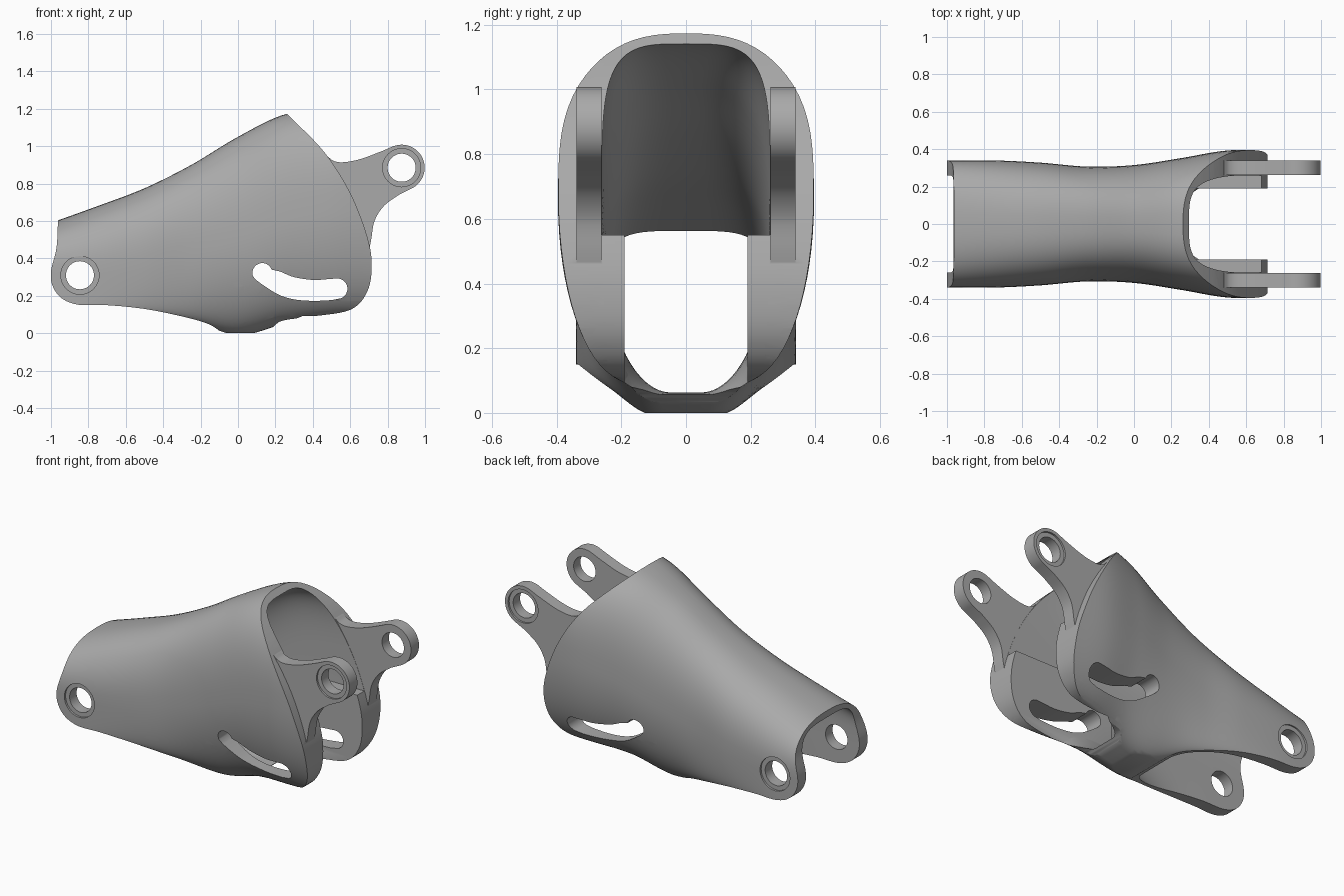
import bpy, bmesh, math
from mathutils import Vector

if "Cube" in bpy.data.objects:
    bpy.data.objects.remove(bpy.data.objects["Cube"], do_unlink=True)

grey = bpy.data.materials.new("satin grey")
grey.use_nodes = True
COLOUR = (0.4, 0.4, 0.4, 1)
grey.diffuse_color = COLOUR
grey.node_tree.nodes["Principled BSDF"].inputs["Base Color"].default_value = COLOUR


def make_object(name, bm):
    bmesh.ops.recalc_face_normals(bm, faces=bm.faces[:])
    mesh = bpy.data.meshes.new(name)
    bm.to_mesh(mesh)
    bm.free()
    mesh.materials.append(grey)
    obj = bpy.data.objects.new(name, mesh)
    bpy.context.collection.objects.link(obj)
    return obj


def boolean(target, tool, operation, keep=False):
    mod = target.modifiers.new("cut", 'BOOLEAN')
    mod.operation = operation
    mod.solver = 'EXACT'
    mod.object = tool
    bpy.context.view_layer.objects.active = target
    bpy.ops.object.modifier_apply(modifier=mod.name)
    if not keep:
        bpy.data.objects.remove(tool, do_unlink=True)


def catmull(a, b, c, d, t):
    return 0.5 * (2*b + (c - a)*t + (2*a - 5*b + 4*c - d)*t*t + (3*b - a - 3*c + d)*t**3)


def spline(points, steps=6):
    """Smooth open curve through the points."""
    p = [Vector(q) for q in points]
    p = [2*p[0] - p[1]] + p + [2*p[-1] - p[-2]]
    out = []
    for i in range(1, len(p) - 2):
        out += [catmull(*p[i-1:i+3], s / steps) for s in range(steps)]
    return out + [p[-2]]


def arc(centre, radius, start, end, steps=32):
    angles = [math.radians(start + (end - start)*i/steps) for i in range(steps + 1)]
    return [Vector((centre[0] + radius*math.cos(a), centre[1] + radius*math.sin(a))) for a in angles]


def prism(name, outline, y0, y1):
    """Extrude an x-z outline along y."""
    bm = bmesh.new()
    face = bm.faces.new([bm.verts.new((p[0], y0, p[1])) for p in outline])
    new = bmesh.ops.extrude_face_region(bm, geom=[face])["geom"]
    bmesh.ops.translate(bm, vec=(0, y1 - y0, 0), verts=[v for v in new if isinstance(v, bmesh.types.BMVert)])
    return make_object(name, bm)


def key(values, x):
    """Read a smooth value from keys spaced evenly from x = -1 to 0.75."""
    u = min(max((x + 1) * 4, 0), len(values) - 1.001)
    i = int(u)
    v = [2*values[0] - values[1]] + values + [2*values[-1] - values[-2]]
    return catmull(*v[i:i+4], u - i)


def loft(name, x0, x1, top, width, middle, bottom, foot, power, steps=56, n=18):
    """Sweep an egg-shaped section along x."""
    bm = bmesh.new()
    rings = []
    for s in range(steps + 1):
        x = x0 + (x1 - x0)*s/steps
        zt, w, zm, zb, f, e = (key(k, x) for k in (top, width, middle, bottom, foot, power))
        half = []
        for i in range(1, n + 1):
            a = math.pi/2 * i/n
            half.append((w*math.sin(a)**(2/e), zm + (zt - zm)*max(math.cos(a), 0)**(2/e)))
        for i in range(1, n + 1):
            a = math.pi/2 * i/n
            half.append((f + (w - f)*math.cos(a), zm - (zm - zb)*math.sin(a)))
        ring = [(0, zt)] + half + [(-y, z) for y, z in reversed(half)]
        rings.append([bm.verts.new((x, y, z)) for y, z in ring])
    for a, b in zip(rings, rings[1:]):
        for i in range(len(a)):
            j = (i + 1) % len(a)
            bm.faces.new((a[i], a[j], b[j], b[i]))
    bm.faces.new(rings[0])
    bm.faces.new(rings[-1])
    return make_object(name, bm)


# Outer body, trimmed to its side outline
top = [.59, .68, .775, .90, 1.05, 1.17, 1.2, 1.2]
middle = [.33, .33, .36, .42, .5, .6, .65, .65]
body = loft("shell", -1.04, .78, top,
            [.34, .34, .328, .307, .315, .352, .393, .392], middle,
            [.14, .14, .12, .07, -.01, .05, .09, .1],
            [.34, .335, .3, .22, .08, .09, .16, .18],
            [2.5, 2.5, 2.5, 2.5, 2.5, 2.7, 2.8, 2.8])
front_rim = spline([(.14, 1.3), (.27, 1.165), (.46, .97), (.6, .75), (.69, .52), (.715, .36),
                    (.69, .22), (.6, .125), (.4, .09), (.25, .07), (.2, .045), (.165, 0)])
rear_edge = spline([(-.08, 0), (-.16, .05), (-.3, .09), (-.5, .13), (-.7, .15), (-.85, .152),
                    (-.94, .185), (-.99, .25), (-1, .33), (-.97, .46), (-.962, .62)])
outline = prism("outline", front_rim + rear_edge + [Vector((-.962, 1.3))], -.6, .6)
boolean(body, outline, 'INTERSECT')
solid = body.copy()
solid.data = body.data.copy()
bpy.context.collection.objects.link(solid)

# Hollow inside, open at both ends and underneath
cavity = loft("cavity", -1.1, .9, [z - .04 for z in top], [.26]*8, middle,
              [-.1, -.1, -.05, .03, .06, .05, -.05, -.1],
              [.26, .26, .26, .17, .05, .08, .19, .19],
              [4, 3.8, 3.3, 3, 3, 3.8, 4, 4])
boolean(body, cavity, 'DIFFERENCE')

# Thick pads around the slots, and front lugs
eye, pivot = (.875, .885), (-.845, .31)
lug_outline = (spline([(.48, .945), (.51, .922), (.56, .914), (.65, .93), (.76, .97), (.83, 1.0)])
               + arc(eye, .123, 105, -65)
               + spline([(.86, .74), (.78, .68), (.73, .6), (.712, .5), (.70, .44)])
               + [Vector((.36, .44)), Vector((.36, .85))])
pad_outline = [(0, .03), (0, .35), (.2, .55), (.8, .55), (.8, .03)]
for side in (-1, 1):
    pad = prism("pad", pad_outline, side*.19, side*.285)
    boolean(pad, solid, 'INTERSECT', keep=True)
    boolean(body, pad, 'UNION')
    lug = prism("lug", lug_outline, side*.261, side*.339)
    boolean(body, lug, 'UNION')
bpy.data.objects.remove(solid, do_unlink=True)

# Curved slots through both walls
slot = (arc((.13, .322), .053, 20, 200, 14)
        + spline([(.1, .282), (.15, .247), (.22, .205), (.3, .181), (.4, .173), (.5, .177)])
        + arc((.53, .238), .055, -70, 90, 14)
        + spline([(.48, .289), (.4, .285), (.3, .3), (.225, .33)]))
boolean(body, prism("slot", slot, -.6, .6), 'DIFFERENCE')

# Pin holes with shallow recessed rings
for centre in (eye, pivot):
    boolean(body, prism("pin_hole", arc(centre, .075, 0, 352.5, 47), -.6, .6), 'DIFFERENCE')
    for side in (-1, 1):
        ring = prism("recess", arc(centre, .102, 0, 352.5, 47), side*.328, side*.6)
        boolean(body, ring, 'DIFFERENCE')

# Smooth skin with crisp edges
bpy.ops.object.select_all(action='DESELECT')
body.select_set(True)
bpy.context.view_layer.objects.active = body
bpy.ops.object.shade_smooth_by_angle(angle=math.radians(32))
